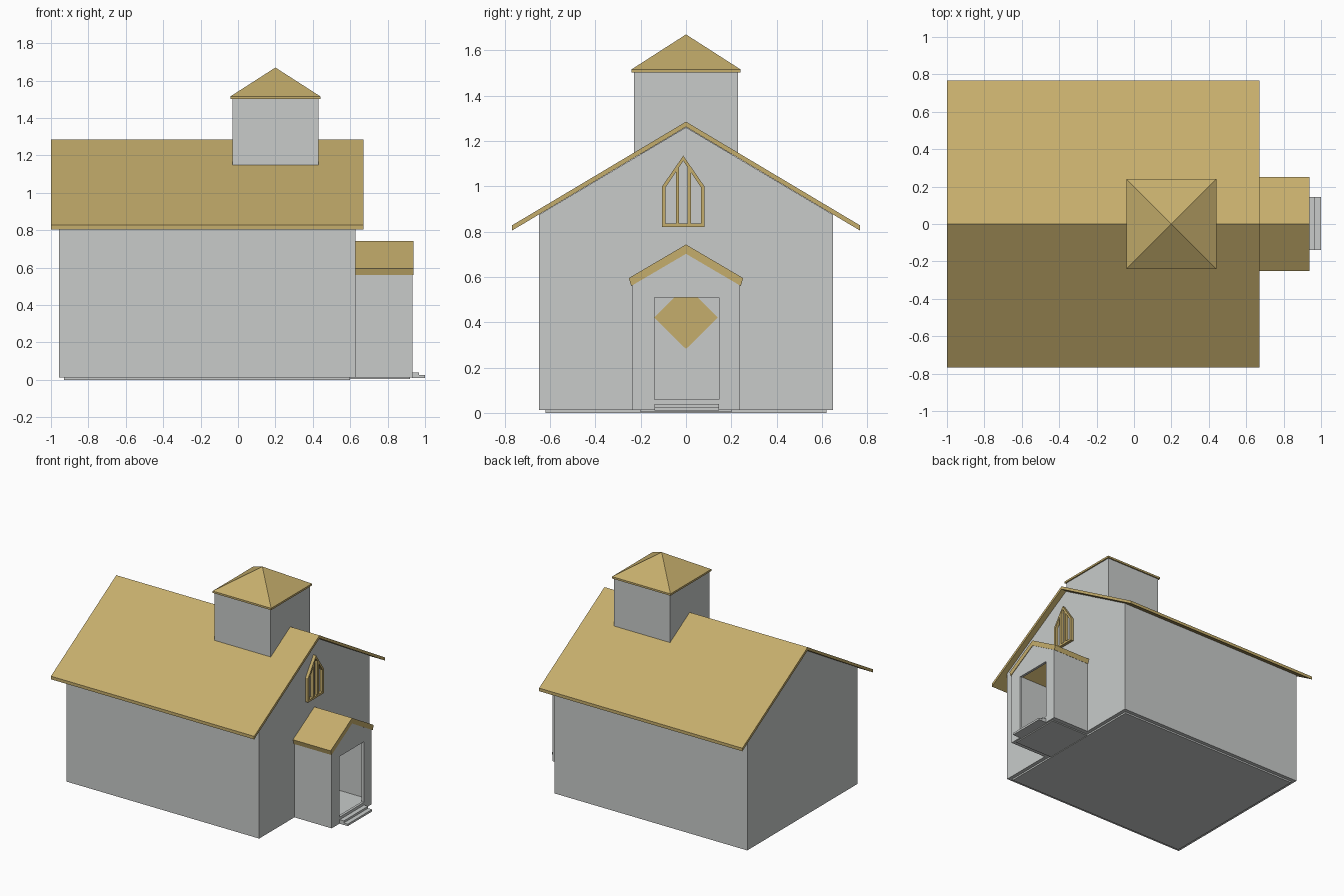
import bpy, bmesh

if "Cube" in bpy.data.objects:
    bpy.data.objects.remove(bpy.data.objects["Cube"])


def material(name, rgb):
    m = bpy.data.materials.new(name)
    m.diffuse_color = (*rgb, 1)
    m.use_nodes = True
    m.node_tree.nodes["Principled BSDF"].inputs["Base Color"].default_value = m.diffuse_color
    return m


GREY = material("wall grey", (0.58, 0.60, 0.59))
TAN = material("roof tan", (0.56, 0.42, 0.15))


def finish(name, bm, mat):
    bmesh.ops.recalc_face_normals(bm, faces=bm.faces)
    me = bpy.data.meshes.new(name)
    bm.to_mesh(me)
    bm.free()
    me.materials.append(mat)
    ob = bpy.data.objects.new(name, me)
    bpy.context.collection.objects.link(ob)
    return ob


def prism(name, polys, x0, x1, mat):
    """Extrude one or more y-z outlines along x."""
    bm = bmesh.new()
    for pts in polys:
        a = [bm.verts.new((x0, y, z)) for y, z in pts]
        b = [bm.verts.new((x1, y, z)) for y, z in pts]
        bm.faces.new(a)
        bm.faces.new(b[::-1])
        n = len(pts)
        for i in range(n):
            j = (i + 1) % n
            bm.faces.new((a[i], b[i], b[j], a[j]))
    return finish(name, bm, mat)


def rect(y0, y1, z0, z1):
    return [(y0, z0), (y1, z0), (y1, z1), (y0, z1)]


def chevron(w, top, eave, under, tip_w, tip):
    return [(-w, eave), (0, top), (w, eave), (tip_w, tip), (0, under), (-tip_w, tip)]


# Main hall with gabled ends, and its roof
prism("hall_walls", [[(-.648, .012), (.648, .012), (.648, .875), (0, 1.26), (-.648, .875)]],
      -.957, .628, GREY)
prism("hall_base", [rect(-.62, .62, 0, .014)], -.93, .60, GREY)
prism("hall_roof", [chevron(.767, 1.285, .828, 1.262, .767, .805)], -1.0, .67, TAN)

# Porch: side walls, front wall with door opening, floor and roof
prism("porch_sides", [rect(s * .225 - .01, s * .225 + .01, .012, .57) for s in (-1, 1)],
      .62, .92, GREY)
prism("porch_front", [[(-.235, .012), (.235, .012), (.235, .565), (0, .705), (-.235, .565),
                       (-.235, .06), (-.14, .06), (-.14, .51), (.145, .51), (.145, .06),
                       (-.235, .06)][3:5] + [(-.235, .012), (-.14, .012), (-.14, .51),
                       (.145, .51), (.145, .012), (.235, .012), (.235, .565)],
                      rect(-.14, .145, .012, .06)], .915, .934, GREY)
prism("porch_floor", [rect(-.216, .216, .012, .055)], .62, .916, GREY)
prism("porch_base", [rect(-.2, .2, .004, .014)], .60, .92, GREY)
prism("porch_roof", [chevron(.252, .743, .595, .702, .242, .56)], .62, .938, TAN)

# Diamond panel seen through the doorway
prism("door_diamond", [[(0, .282), (.14, .42), (0, .56), (-.14, .42)]], .626, .634, TAN)

# Steps
prism("upper_step", [rect(-.14, .145, .025, .04)], .93, .967, GREY)
prism("lower_step", [rect(-.14, .145, .01, .025)], .93, 1.0, GREY)

# Pointed gable window: outer frame bars and two mullions
C = -.012
outer = [(-.093, .82), (.093, .82), (.093, 1.0), (0, 1.135), (-.093, 1.0)]
inner = [(-.078, .835), (.078, .835), (.078, .995), (0, 1.112), (-.078, .995)]
bars = []
for i in range(5):
    j = (i + 1) % 5
    bars.append([(C + y, z) for y, z in (outer[i], outer[j], inner[j], inner[i])])
for s in (-1, 1):
    bars.append([(C + s * .018, .83), (C + s * .033, .83),
                 (C + s * .033, 1.07), (C + s * .018, 1.09)])
prism("gable_window", bars, .62, .65, TAN)

# Bell tower with slab eave and pyramid roof
prism("tower_walls", [rect(-.23, .23, 1.145, 1.505)], -.03, .43, GREY)
prism("tower_eave", [rect(-.24, .24, 1.502, 1.516)], -.04, .44, TAN)
bm = bmesh.new()
base = [bm.verts.new((.2 + .24 * x, .24 * y, 1.516)) for x, y in
        ((-1, -1), (1, -1), (1, 1), (-1, 1))]
apex = bm.verts.new((.2, 0, 1.67))
bm.faces.new(base)
for i in range(4):
    bm.faces.new((base[i], base[(i + 1) % 4], apex))
finish("tower_roof", bm, TAN)
